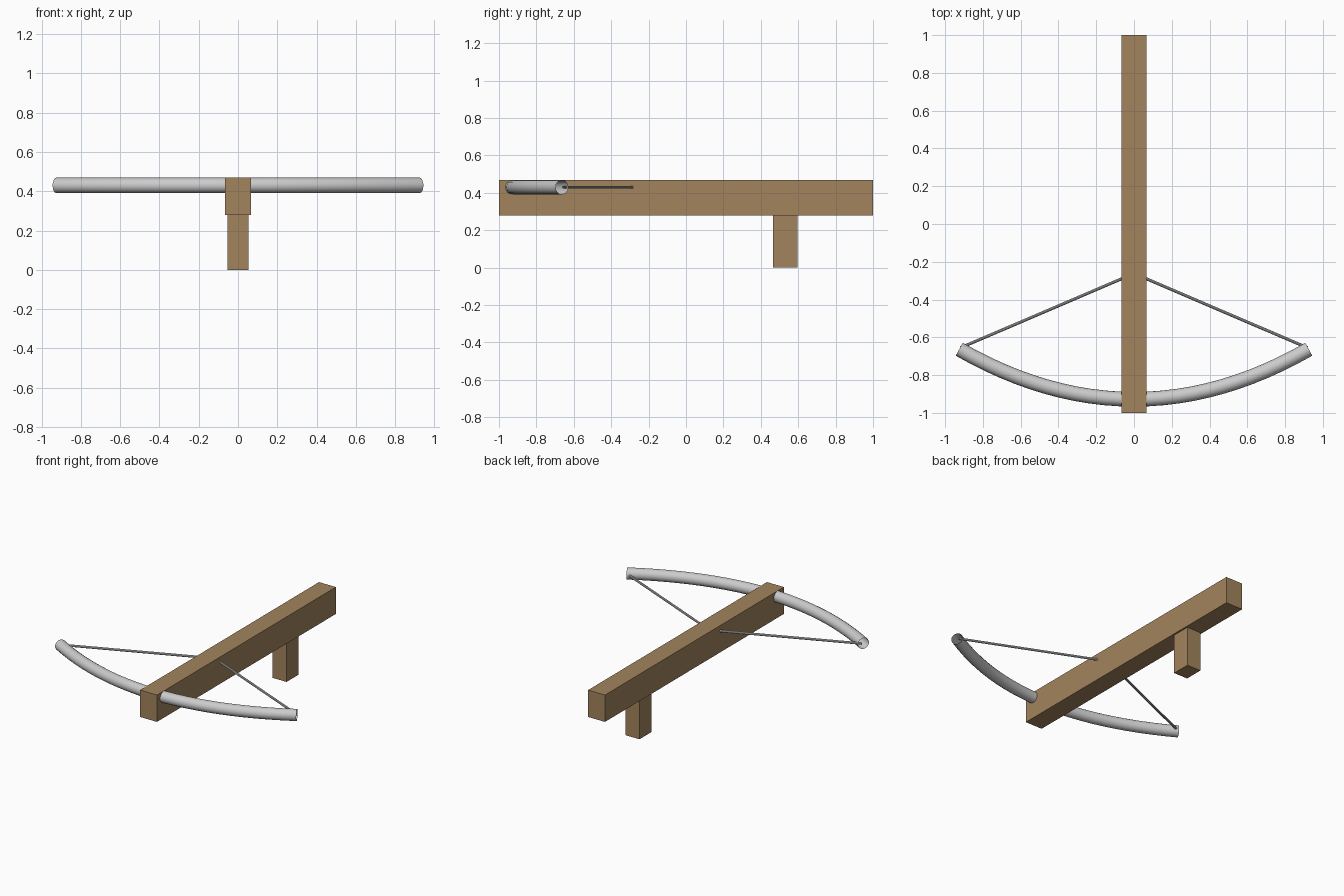
import bpy

if "Cube" in bpy.data.objects:
    bpy.data.objects.remove(bpy.data.objects["Cube"])

wood = bpy.data.materials.new("wood")
wood.diffuse_color = (0.36, 0.23, 0.11, 1)
wood.use_nodes = True
wood.node_tree.nodes["Principled BSDF"].inputs["Base Color"].default_value = wood.diffuse_color


def box(name, x, y, z):
    """Box from (min, max) ranges on each axis."""
    bpy.ops.mesh.primitive_cube_add(size=1, location=[sum(r) / 2 for r in (x, y, z)])
    ob = bpy.context.object
    ob.name = name
    ob.scale = [r[1] - r[0] for r in (x, y, z)]
    bpy.ops.object.transform_apply(location=False, rotation=False, scale=True)
    ob.data.materials.append(wood)


def tube(name, points, radius, resolution):
    """Open-ended round tube along a path, turned into a smooth mesh."""
    cu = bpy.data.curves.new(name, 'CURVE')
    cu.dimensions = '3D'
    cu.bevel_depth = radius
    cu.bevel_resolution = resolution
    sp = cu.splines.new('POLY')
    sp.points.add(len(points) - 1)
    for p, co in zip(sp.points, points):
        p.co = (*co, 1)
    ob = bpy.data.objects.new(name, cu)
    bpy.context.collection.objects.link(ob)
    bpy.ops.object.select_all(action='DESELECT')
    ob.select_set(True)
    bpy.context.view_layer.objects.active = ob
    bpy.ops.object.convert(target='MESH')
    bpy.ops.object.shade_smooth_by_angle()


# Wooden body
box("stock", (-0.066, 0.066), (-1, 1), (0.28, 0.47))
box("grip", (-0.054, 0.054), (0.465, 0.597), (0, 0.28))

# Bow limbs: one shallow parabola through the stock
Z, HALF, FRONT, SAG = 0.43, 0.925, -0.928, 0.265
N = 24
ts = [-1 + 2 * i / N for i in range(N + 1)]
tube("bow", [(HALF * t, FRONT + SAG * t * t, Z) for t in ts], 0.039, 6)

# Drawn string: one straight half per side, meeting inside the stock
for side, label in ((-1, "left"), (1, "right")):
    tube("string_" + label, [(side * 0.918, -0.655, Z), (0, -0.262, Z)], 0.008, 3)
